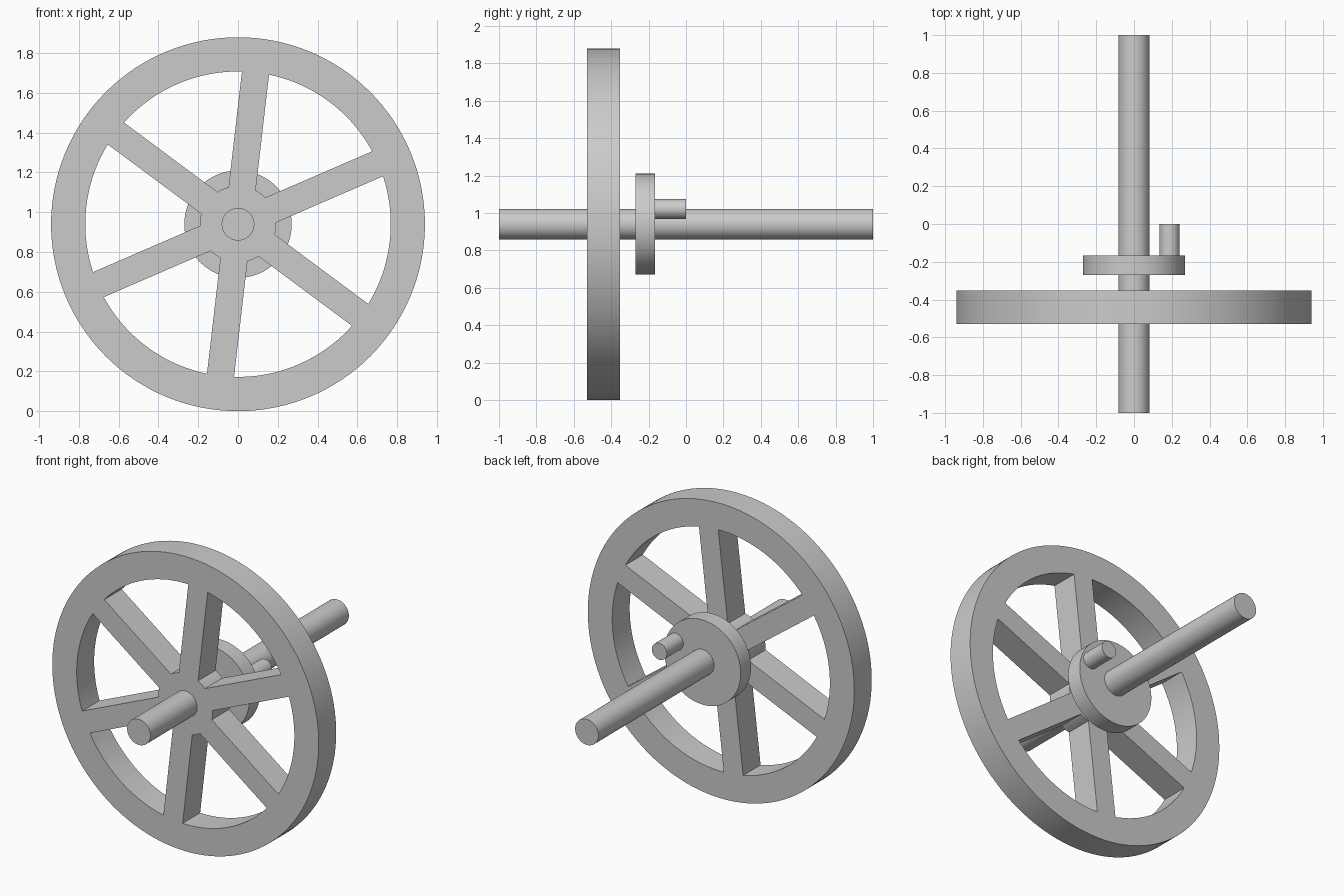
import bpy, bmesh
from math import sin, cos, asin, pi, radians

if "Cube" in bpy.data.objects:
    bpy.data.objects.remove(bpy.data.objects["Cube"])

AXIS_Z = 0.94            # height of the wheel axis
SPOKE_ANGLE = radians(23.4)
RIM_OUT, RIM_IN, HUB_R = 0.94, 0.768, 0.192
SPOKE_HALF = 0.0685      # half width of a spoke


def smooth(obj):
    bpy.ops.object.select_all(action='DESELECT')
    obj.select_set(True)
    bpy.context.view_layer.objects.active = obj
    bpy.ops.object.shade_smooth_by_angle(angle=radians(30))


def rod(name, radius, y0, y1, x=0.0, z=AXIS_Z, sides=64):
    """Cylinder lying along y from y0 to y1."""
    bpy.ops.mesh.primitive_cylinder_add(
        vertices=sides, radius=radius, depth=y1 - y0,
        location=(x, (y0 + y1) / 2, z), rotation=(pi / 2, 0, 0))
    obj = bpy.context.object
    obj.name = name
    smooth(obj)
    return obj


def arc(radius, a0, a1, steps):
    return [(radius * cos(a0 + (a1 - a0) * i / steps),
             radius * sin(a0 + (a1 - a0) * i / steps)) for i in range(steps + 1)]


def spoked_wheel(name, y0, y1):
    """Flat outline with six window holes, extruded along y."""
    loops = [arc(RIM_OUT, 0, 2 * pi, 128)[:-1]]
    out_gap, in_gap = asin(SPOKE_HALF / RIM_IN), asin(SPOKE_HALF / HUB_R)
    for k in range(6):
        a, b = SPOKE_ANGLE + k * pi / 3, SPOKE_ANGLE + (k + 1) * pi / 3
        loops.append(arc(RIM_IN, a + out_gap, b - out_gap, 18)
                     + arc(HUB_R, b - in_gap, a + in_gap, 3))
    curve = bpy.data.curves.new(name, 'CURVE')
    curve.dimensions = '2D'
    curve.fill_mode = 'BOTH'
    curve.extrude = (y1 - y0) / 2
    for pts in loops:
        spline = curve.splines.new('POLY')
        spline.points.add(len(pts) - 1)
        for p, (x, y) in zip(spline.points, pts):
            p.co = (x, y, 0, 1)
        spline.use_cyclic_u = True
    obj = bpy.data.objects.new(name, curve)
    bpy.context.collection.objects.link(obj)
    obj.location = (0, (y0 + y1) / 2, AXIS_Z)
    obj.rotation_euler = (pi / 2, 0, 0)
    bpy.ops.object.select_all(action='DESELECT')
    obj.select_set(True)
    bpy.context.view_layer.objects.active = obj
    bpy.ops.object.convert(target='MESH')
    obj = bpy.context.object
    # weld caps to walls
    bm = bmesh.new()
    bm.from_mesh(obj.data)
    bmesh.ops.remove_doubles(bm, verts=bm.verts, dist=1e-5)
    bmesh.ops.recalc_face_normals(bm, faces=bm.faces)
    bm.to_mesh(obj.data)
    bm.free()
    smooth(obj)
    return obj


# Axle, flywheel, crank disc and its off-centre pin
rod("axle", 0.082, -1.0, 1.0)
spoked_wheel("flywheel", -0.529, -0.353)
rod("crank_disc", 0.27, -0.27, -0.166, sides=96)
rod("crank_pin", 0.053, -0.18, 0.0,
    x=0.205 * cos(SPOKE_ANGLE), z=AXIS_Z + 0.205 * sin(SPOKE_ANGLE), sides=48)
